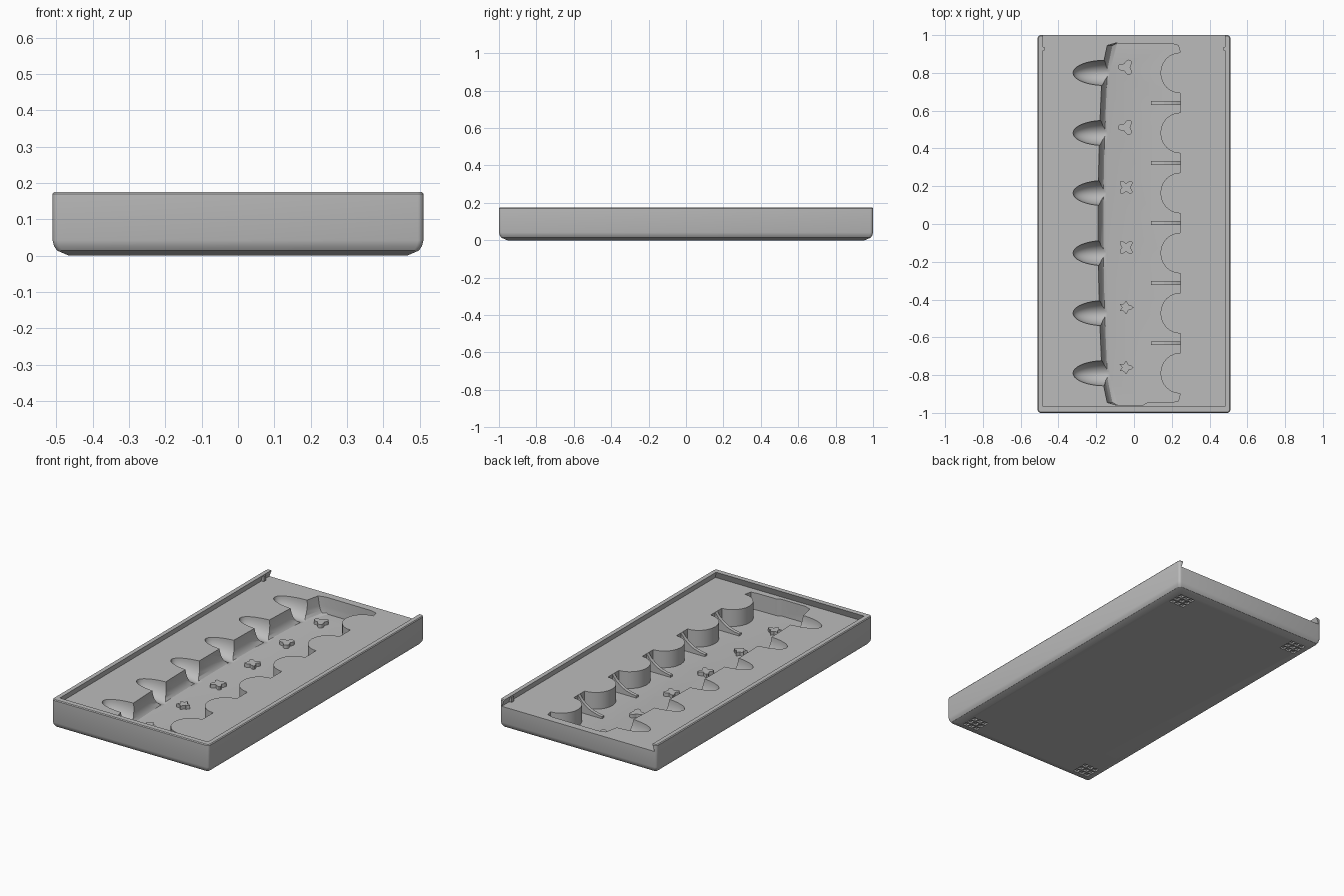
import bpy, bmesh
from math import sin, cos, pi
from mathutils import Matrix, Vector

if "Cube" in bpy.data.objects:
    bpy.data.objects.remove(bpy.data.objects["Cube"])

grey = bpy.data.materials.new("plain_grey")
grey.use_nodes = True
grey.diffuse_color = (0.5, 0.5, 0.5, 1)
grey.node_tree.nodes["Principled BSDF"].inputs["Base Color"].default_value = (0.5, 0.5, 0.5, 1)

FLOOR, DECK, TOP = 0.037, 0.135, 0.175
CELLS = [0.8 - 0.318 * i for i in range(6)]


def finish(name, bm):
    bmesh.ops.recalc_face_normals(bm, faces=bm.faces)
    me = bpy.data.meshes.new(name)
    bm.to_mesh(me)
    bm.free()
    me.materials.append(grey)
    ob = bpy.data.objects.new(name, me)
    bpy.context.collection.objects.link(ob)
    return ob


def loft(bm, rings):
    """Closed skin through rings that share one point count."""
    loops = [[bm.verts.new(p) for p in ring] for ring in rings]
    n = len(loops[0])
    for a, b in zip(loops, loops[1:]):
        for i in range(n):
            j = (i + 1) % n
            bm.faces.new((a[i], a[j], b[j], b[i]))
    bm.faces.new(loops[0])
    bm.faces.new(loops[-1])


def level(points, z):
    return [(x, y, z) for x, y in points]


def rounded_rect(hx, hy, r, steps=4):
    pts = []
    for k, (sx, sy) in enumerate([(1, 1), (-1, 1), (-1, -1), (1, -1)]):
        for s in range(steps + 1):
            a = pi / 2 * (k + s / steps)
            pts.append((sx * (hx - r) + r * cos(a), sy * (hy - r) + r * sin(a)))
    return pts


def activate(ob):
    bpy.ops.object.select_all(action='DESELECT')
    ob.select_set(True)
    bpy.context.view_layer.objects.active = ob


def cut(target, cutter):
    cutter.hide_render = True
    mod = target.modifiers.new("cut", 'BOOLEAN')
    mod.operation, mod.solver, mod.object = 'DIFFERENCE', 'EXACT', cutter
    activate(target)
    bpy.ops.object.modifier_apply(modifier=mod.name)
    bpy.data.objects.remove(cutter)


# Tray body with softened bottom and top edges
bm = bmesh.new()
loft(bm, [level(rounded_rect(0.51 - d, 1 - d, 0.015), z) for d, z in
          [(0.045, 0), (0.012, 0.014), (0.004, 0.026), (0, 0.042), (0, 0.17), (0.004, TOP)]])
tray = finish("tray_body", bm)

# Undercut channel for a sliding lid, open at the back
bm = bmesh.new()
loft(bm, [[(-w, f, z), (w, f, z), (w, 1.1, z), (-w, 1.1, z)]
          for w, f, z in [(0.496, -0.981, DECK), (0.476, -0.961, 0.188)]])
cut(tray, finish("lid_channel_cutter", bm))


# Pocket outline: bowed left wall, scalloped right wall
def pocket(shift):
    pts = [(-0.10 + shift * 0.3, 0.957), (0.20, 0.955), (0.235, 0.945)]
    for yc in CELLS:
        for s in range(13):
            a = pi * s / 12
            pts.append((0.245 - 0.105 * sin(a), yc + 0.108 * cos(a)))
    pts += [(0.235, -0.938), (0.20, -0.943), (0.07, -0.945), (0.05, -0.957),
            (-0.10 + shift * 0.3, -0.957)]
    for s in range(17):
        t = -1 + s / 8
        corner = 0.03 * max(0, abs(t) - 0.9) * 10
        pts.append((-0.19 + 0.03 * t * t + corner * 0.6 + shift, 0.945 * t))
    return pts


bm = bmesh.new()
loft(bm, [level(pocket(s), z) for s, z in
          [(0.045, FLOOR), (0.028, 0.042), (0.016, 0.055), (0.009, 0.08), (0, DECK), (0, 0.2)]])
cut(tray, finish("pocket_cutter", bm))

# Finger scoops along the left wall
bm = bmesh.new()
for yc in CELLS:
    m = Matrix.Translation((-0.15, yc, DECK + 0.001)) @ Matrix.Diagonal((0.173, 0.067, 0.098, 1))
    bmesh.ops.create_uvsphere(bm, u_segments=40, v_segments=20, radius=1, matrix=m)
cut(tray, finish("scoop_cutter", bm))

# Grids of shallow pits under the four corners
bm = bmesh.new()
for sx in (-1, 1):
    for sy in (-1, 1):
        for i in (-1, 0, 1):
            for j in (-1, 0, 1):
                c = Vector((sx * 0.4 + i * 0.036, sy * 0.89 + j * 0.036, 0))
                bmesh.ops.create_cube(bm, size=1, matrix=Matrix.Translation(c)
                                      @ Matrix.Diagonal((0.027, 0.027, 0.02, 1)))
cut(tray, finish("foot_pit_cutter", bm))
activate(tray)
bpy.ops.object.shade_smooth_by_angle(angle=pi / 6)

# Curved fins between the compartments
profile = [(0.26, 0.03), (0.26, 0.134), (0.245, 0.134), (0.225, 0.108), (0.195, 0.083),
           (0.16, 0.064), (0.12, 0.053), (0.09, 0.049), (0.09, 0.03)]
for i, yc in enumerate(CELLS[:-1]):
    bm = bmesh.new()
    y = yc - 0.159
    loft(bm, [[(x, y + d, z) for x, z in profile] for d in (-0.01, 0.01)])
    finish(f"divider_fin_{i + 1}", bm)


# Raised emblems on the pocket floor
def emblem(kind, n=36):
    if kind == "diamond":
        return [(0.04, 0), (0.022, 0.014), (0.016, 0.01), (0, 0.036), (-0.012, 0.02),
                (-0.034, 0.018), (-0.02, 0), (-0.034, -0.018), (-0.012, -0.02),
                (0, -0.036), (0.016, -0.01), (0.022, -0.014)]
    lobes, turn = (3, pi) if kind == "clover" else (4, pi / 4)
    pts = []
    for s in range(n):
        a = 2 * pi * s / n
        r = 0.033 + 0.011 * cos(lobes * (a - turn))
        pts.append((r * cos(a), r * sin(a)))
    return pts


kinds = ["clover", "clover", "bow", "bow", "diamond", "diamond"]
for i, (yc, kind) in enumerate(zip(CELLS, kinds)):
    bm = bmesh.new()
    pts = [(x - 0.042, y + yc + 0.03) for x, y in emblem(kind)]
    loft(bm, [level(pts, 0.03), level(pts, 0.058)])
    finish(f"{kind}_emblem_{i + 1}", bm)

# Small lid catches at the open end of the side rails
for side, s in (("left", 1), ("right", -1)):
    bm = bmesh.new()
    bmesh.ops.create_cube(bm, size=1, matrix=Matrix.Translation((s * 0.485, 0.928, 0.155))
                          @ Matrix.Diagonal((0.02, 0.02, 0.03, 1)))
    finish(f"{side}_lid_catch", bm)
